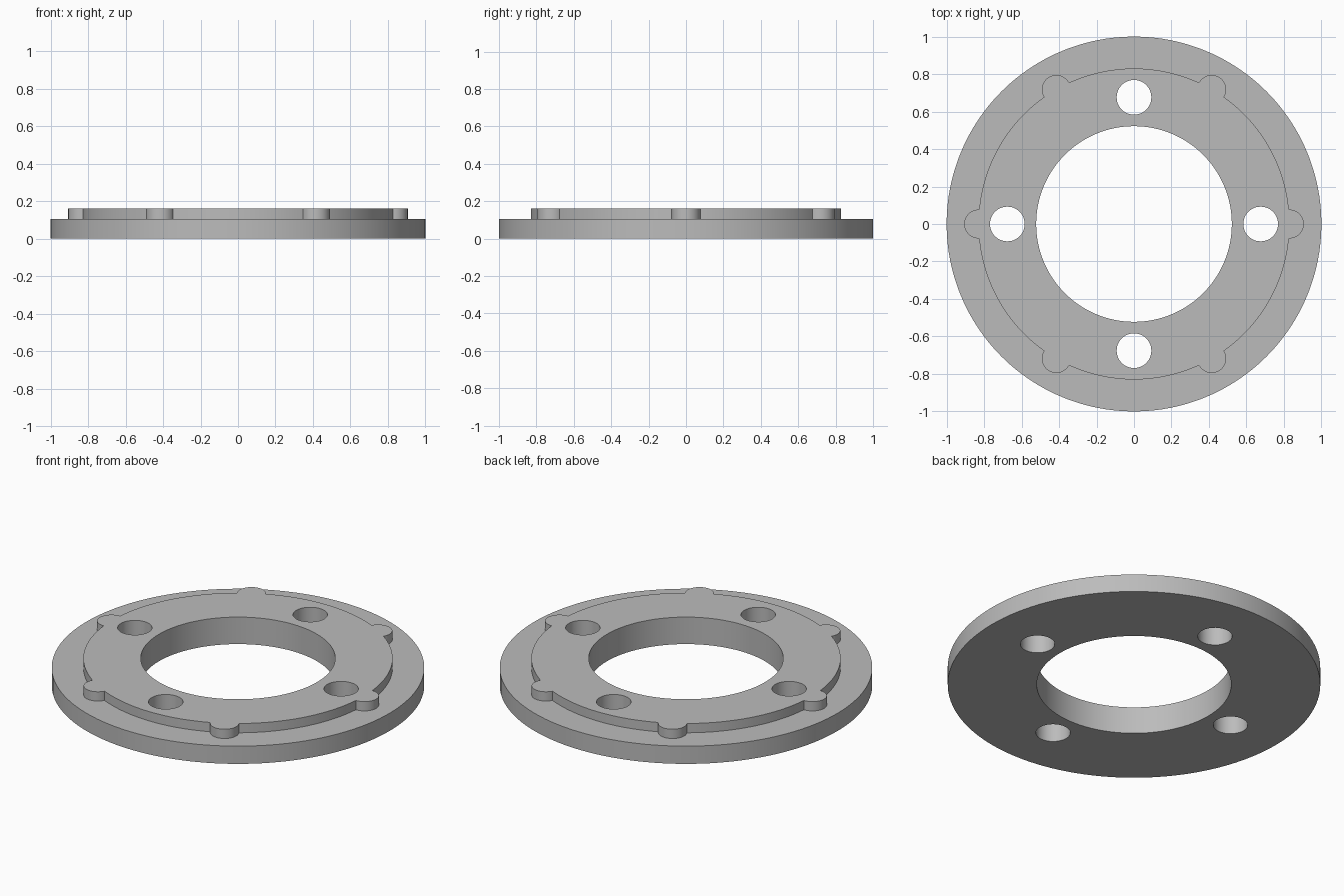
import bpy
from math import cos, sin, tau, radians

default = bpy.data.objects.get("Cube")
if default:
    bpy.data.objects.remove(default, do_unlink=True)

FLANGE_TOP, PLATE_TOP = 0.105, 0.16

metal = bpy.data.materials.new("plain grey metal")
metal.use_nodes = True
grey = (0.5, 0.5, 0.5, 1)
metal.diffuse_color = grey
metal.node_tree.nodes["Principled BSDF"].inputs["Base Color"].default_value = grey


def cylinder(name, radius, z0, z1, x=0, y=0, sides=128):
    bpy.ops.mesh.primitive_cylinder_add(
        vertices=sides, radius=radius, depth=z1 - z0, location=(x, y, (z0 + z1) / 2))
    obj = bpy.context.object
    obj.name = name
    obj.data.materials.append(metal)
    return obj


def combine(body, tool, operation):
    mod = body.modifiers.new(operation.lower(), "BOOLEAN")
    mod.operation, mod.solver, mod.object = operation, "EXACT", tool
    bpy.context.view_layer.objects.active = body
    bpy.ops.object.modifier_apply(modifier=mod.name)
    bpy.data.objects.remove(tool, do_unlink=True)


# Wide flange with the raised plate on top
body = cylinder("flange_ring", 1, 0, FLANGE_TOP)
combine(body, cylinder("raised_plate", 0.83, 0.05, PLATE_TOP), "UNION")

# Six rounded lugs around the raised plate
for i in range(6):
    a = tau * i / 6
    lug = cylinder("lug", 0.077, 0.05, PLATE_TOP, 0.829 * cos(a), 0.829 * sin(a), 48)
    combine(body, lug, "UNION")

# Central bore and four bolt holes
combine(body, cylinder("bore", 0.522, -0.1, 0.3), "DIFFERENCE")
for i in range(4):
    a = tau * i / 4
    hole = cylinder("bolt_hole", 0.0925, -0.1, 0.3, 0.676 * cos(a), 0.676 * sin(a), 48)
    combine(body, hole, "DIFFERENCE")

# Smooth round walls, sharp rims
bpy.ops.object.select_all(action="DESELECT")
body.select_set(True)
bpy.context.view_layer.objects.active = body
bpy.ops.object.shade_smooth_by_angle(angle=radians(30))
